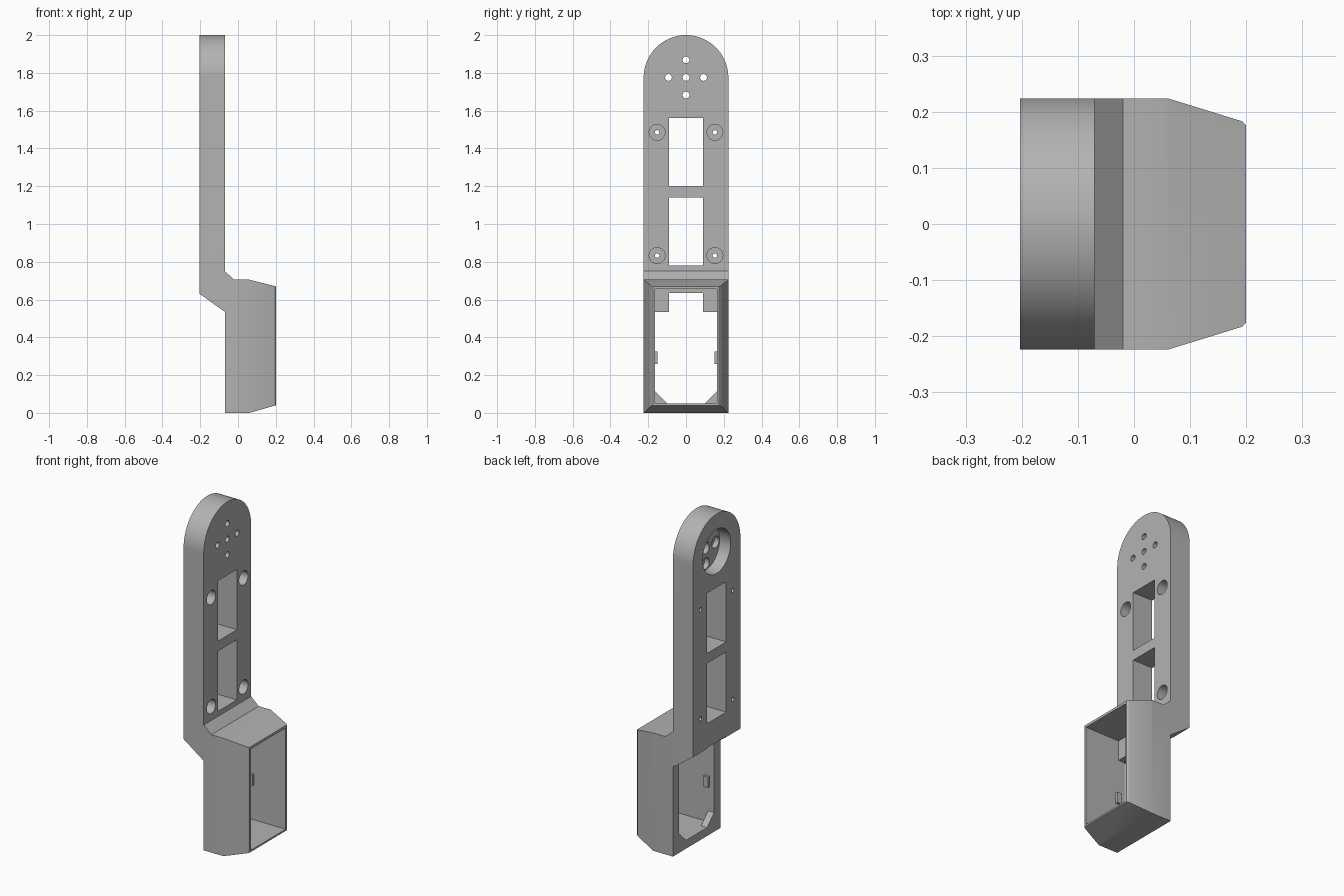
import bpy, bmesh, math
from mathutils import Vector

cube = bpy.data.objects.get("Cube")
if cube:
    bpy.data.objects.remove(cube, do_unlink=True)

grey = bpy.data.materials.new("plain grey")
grey.use_nodes = True
colour = (0.45, 0.45, 0.45, 1)
grey.diffuse_color = colour
grey.node_tree.nodes["Principled BSDF"].inputs["Base Color"].default_value = colour


def prism(name, pts, axis, lo, hi):
    """Extrude a flat outline along an axis from lo to hi."""
    place = {"x": lambda a, b, t: (t, a, b),
             "y": lambda a, b, t: (a, t, b),
             "z": lambda a, b, t: (a, b, t)}[axis]
    bm = bmesh.new()
    face = bm.faces.new([bm.verts.new(place(a, b, lo)) for a, b in pts])
    out = bmesh.ops.extrude_face_region(bm, geom=[face])
    verts = [v for v in out["geom"] if isinstance(v, bmesh.types.BMVert)]
    bmesh.ops.translate(bm, verts=verts, vec=Vector(place(0, 0, hi - lo)))
    bmesh.ops.recalc_face_normals(bm, faces=bm.faces)
    mesh = bpy.data.meshes.new(name)
    bm.to_mesh(mesh)
    bm.free()
    mesh.materials.append(grey)
    obj = bpy.data.objects.new(name, mesh)
    bpy.context.collection.objects.link(obj)
    return obj


def rect(y0, y1, z0, z1):
    return [(y0, z0), (y1, z0), (y1, z1), (y0, z1)]


def circle(y, z, r, n=32):
    return [(y + r * math.cos(math.tau * i / n), z + r * math.sin(math.tau * i / n))
            for i in range(n)]


def combine(target, tool, mode):
    mod = target.modifiers.new("combine", "BOOLEAN")
    mod.operation, mod.object, mod.solver = mode, tool, "EXACT"
    bpy.context.view_layer.objects.active = target
    bpy.ops.object.modifier_apply(modifier=mod.name)
    bpy.data.objects.remove(tool, do_unlink=True)


def cut(pts, lo, hi):
    combine(bracket, prism("cutter", pts, "x", lo, hi), "DIFFERENCE")


BACK, FACE, FRONT, HALF = -0.203, -0.07, 0.2, 0.224
PIVOT = 2 - HALF

# Body: side profile, trimmed by the rounded outline and the tapered plan
side = [(FACE, 0), (0.06, 0), (FRONT, 0.04), (FRONT, 0.67), (0.06, 0.705),
        (-0.02, 0.705), (FACE, 0.75), (FACE, 2.1), (BACK, 2.1), (BACK, 0.63), (FACE, 0.535)]
bracket = prism("arm_bracket", side, "y", -0.4, 0.4)
arch = [(HALF * math.cos(math.pi * i / 64), PIVOT + HALF * math.sin(math.pi * i / 64))
        for i in range(65)]
outline = arch + [(-HALF, -0.1), (HALF, -0.1)]
combine(bracket, prism("outline", outline, "x", -0.5, 0.5), "INTERSECT")
half_plan = [(-0.3, 0.335), (0.193, 0.183), (0.21, 0.164)]
plan = half_plan + [(x, -y) for x, y in reversed(half_plan)]
combine(bracket, prism("plan", plan, "z", -0.2, 2.2), "INTERSECT")

# Housing cavity, with chamfered corners and a narrower throat at the back
cut(rect(-0.165, 0.165, 0.05, 0.655), -0.03, 0.4)
half = [(0.1, 0.05), (0.165, 0.115), (0.165, 0.535), (0.09, 0.535), (0.09, 0.635)]
cut(half + [(-y, z) for y, z in reversed(half)], -0.4, 0)

# Arm windows
for z0, z1 in ((0.78, 1.14), (1.2, 1.56)):
    cut(rect(-0.09, 0.09, z0, z1), -0.4, 0.4)

# Counterbored screw holes
for y in (-0.153, 0.153):
    for z in (0.833, 1.485):
        cut(circle(y, z, 0.042), -0.16, 0.0)
        cut(circle(y, z, 0.012, 16), -0.4, 0.0)

# Round pivot pocket with its cross of holes
cut(circle(0, PIVOT, 0.132, 64), -0.4, -0.13)
for dy, dz in ((0, 0), (1, 0), (-1, 0), (0, 1), (0, -1)):
    y, z = dy * 0.093, PIVOT + dz * 0.093
    cut(circle(y, z, 0.034, 24), -0.15, -0.1)
    cut(circle(y, z, 0.018, 20), -0.4, 0.0)

# Small retaining tabs inside the housing
for s in (-1, 1):
    y0, y1 = sorted((s * 0.15, s * 0.175))
    combine(bracket, prism("tab", rect(y0, y1, 0.26, 0.325), "x", -0.04, -0.01), "UNION")

bpy.ops.object.select_all(action="DESELECT")
bracket.select_set(True)
bpy.context.view_layer.objects.active = bracket
bpy.ops.object.shade_smooth_by_angle(angle=math.radians(30))
